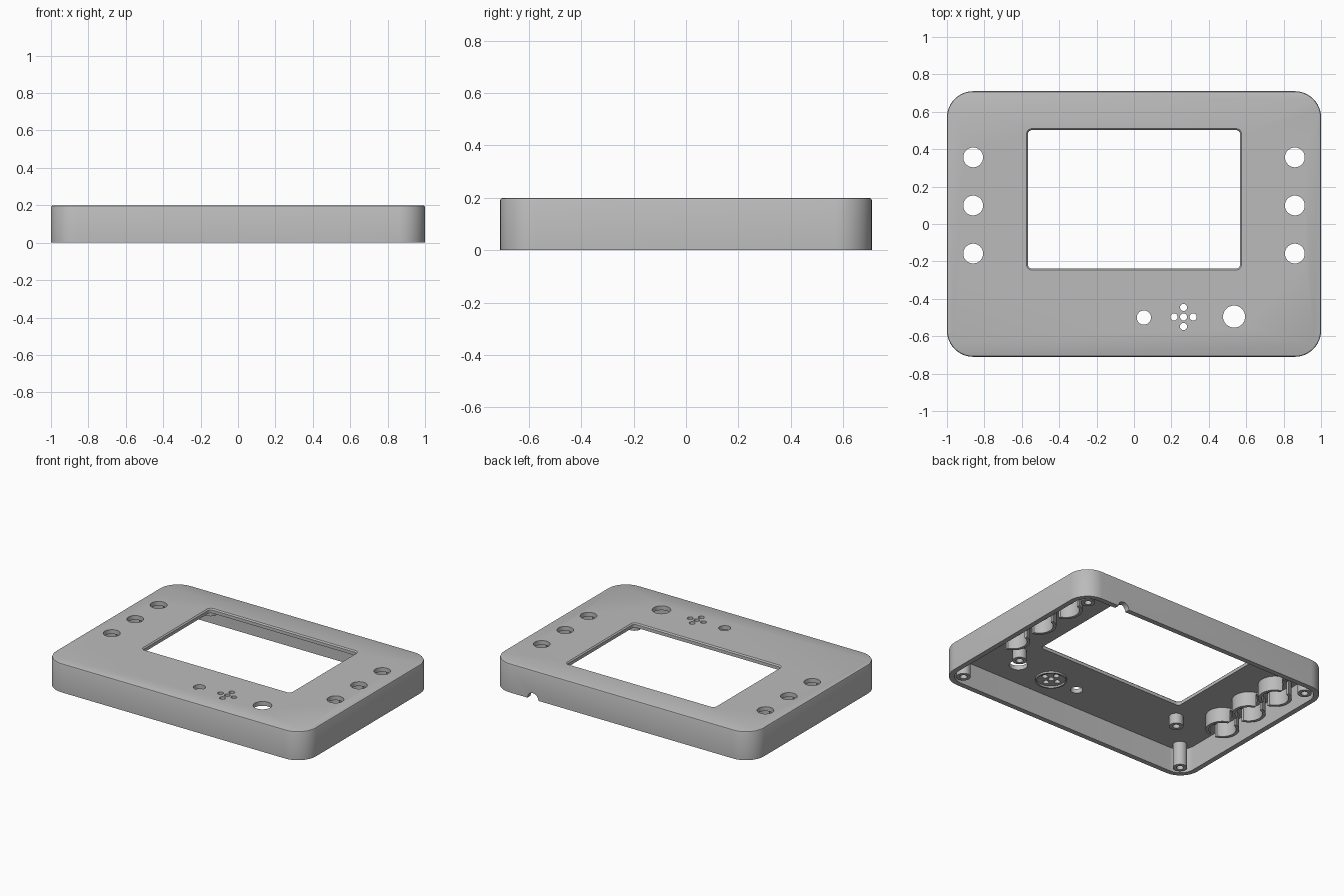
import bpy, bmesh, math

if "Cube" in bpy.data.objects:
    bpy.data.objects.remove(bpy.data.objects["Cube"])

TOP, UNDER, WALL = 0.2, 0.17, 0.035

gray = bpy.data.materials.new("plain_gray")
gray.use_nodes = True
color = (0.5, 0.5, 0.5, 1)
gray.diffuse_color = color
gray.node_tree.nodes["Principled BSDF"].inputs["Base Color"].default_value = color


def finish(name, bm):
    bmesh.ops.recalc_face_normals(bm, faces=bm.faces)
    mesh = bpy.data.meshes.new(name)
    bm.to_mesh(mesh)
    bm.free()
    mesh.materials.append(gray)
    ob = bpy.data.objects.new(name, mesh)
    bpy.context.collection.objects.link(ob)
    return ob


def rounded_rect(w, d, r, cy, z, steps=12):
    """Points of a rounded rectangle with half sizes w and d."""
    pts = []
    for q, (sx, sy) in enumerate([(1, 1), (-1, 1), (-1, -1), (1, -1)]):
        for i in range(steps + 1):
            a = (q + i / steps) * math.pi / 2
            pts.append((sx * (w - r) + r * math.cos(a),
                        cy + sy * (d - r) + r * math.sin(a), z))
    return pts


def circle(x, y, r, z, n=32):
    return [(x + r * math.cos(math.tau * i / n),
             y + r * math.sin(math.tau * i / n), z) for i in range(n)]


def loft(bm, loops, capped=True):
    """Skin equal loops; cap the ends, or join last to first when not capped."""
    rings = [[bm.verts.new(p) for p in loop] for loop in loops]
    pairs = list(zip(rings, rings[1:]))
    if capped:
        bm.faces.new(rings[0])
        bm.faces.new(rings[-1])
    else:
        pairs.append((rings[-1], rings[0]))
    for a, b in pairs:
        for i in range(len(a)):
            j = (i + 1) % len(a)
            bm.faces.new((a[i], a[j], b[j], b[i]))


def slab(name, w, d, r, cy, profile):
    """Rounded block from (inset, height) steps."""
    bm = bmesh.new()
    loft(bm, [rounded_rect(w - i, d - i, r - i, cy, z) for i, z in profile])
    return finish(name, bm)


def cut(ob, cutter):
    cutter.hide_render = True
    mod = ob.modifiers.new("cut", 'BOOLEAN')
    mod.operation, mod.solver, mod.object = 'DIFFERENCE', 'EXACT', cutter
    bpy.context.view_layer.objects.active = ob
    bpy.ops.object.modifier_apply(modifier=mod.name)
    bpy.data.objects.remove(cutter)


def smooth(ob):
    bpy.ops.object.select_all(action='DESELECT')
    ob.select_set(True)
    bpy.context.view_layer.objects.active = ob
    bpy.ops.object.shade_smooth_by_angle(angle=math.radians(30))


# Hollow case with a softened top edge
case = slab("case", 1, 0.71, 0.14, 0,
            [(0, 0), (0, TOP - 0.01), (0.003, TOP - 0.003), (0.01, TOP)])
cut(case, slab("cavity", 1 - WALL, 0.71 - WALL, 0.14 - WALL, 0,
               [(0, -0.1), (0, UNDER)]))

# Screen window with a small chamfer
cut(case, slab("window", 0.575, 0.378, 0.03, 0.132,
               [(0.008, 0.1), (0.008, TOP - 0.008), (0, TOP), (0, TOP + 0.05)]))

# Button, knob and speaker holes
buttons = [(x, y) for x in (-0.86, 0.86) for y in (-0.158, 0.099, 0.356)]
grille = (0.265, -0.497)
holes = [(x, y, 0.053) for x, y in buttons]
holes += [(0.053, -0.5, 0.038), (0.535, -0.495, 0.059)]
holes += [(grille[0] + dx, grille[1] + dy, 0.019)
          for dx, dy in [(0, 0), (0.051, 0), (-0.051, 0), (0, 0.051), (0, -0.051)]]
bm = bmesh.new()
for x, y, r in holes:
    loft(bm, [circle(x, y, r, 0.1), circle(x, y, r, 0.3)])
cut(case, finish("hole_cutter", bm))

# Cable notch in the back wall
bm = bmesh.new()
loft(bm, [[(x, y, z) for x, z, _ in circle(0.68, 0, 0.042, 0)] for y in (0.6, 0.8)])
cut(case, finish("notch_cutter", bm))
smooth(case)


# Slotted guide tubes around the buttons
for i, (x, y) in enumerate(buttons):
    bm = bmesh.new()
    z0, z1 = 0.07, UNDER + 0.005
    loft(bm, [circle(x, y, 0.106, z0), circle(x, y, 0.106, z1),
              circle(x, y, 0.086, z1), circle(x, y, 0.086, z0)], capped=False)
    tube = finish(f"button_guide_{i + 1}", bm)
    bm = bmesh.new()
    loft(bm, [[(x + sx * 0.025, y + sy * 0.15, z)
               for sx, sy in [(1, 1), (-1, 1), (-1, -1), (1, -1)]]
              for z in (0, UNDER - 0.01)])
    cut(tube, finish("slot_cutter", bm))
    smooth(tube)


def post(name, x, y, r, z0):
    """Screw post with a blind hole."""
    bm = bmesh.new()
    loft(bm, [circle(x, y, r, UNDER + 0.005), circle(x, y, r, z0),
              circle(x, y, r * 0.5, z0), circle(x, y, r * 0.5, UNDER - 0.02)])
    smooth(finish(name, bm))


# Corner bosses and shorter screen posts
for sx, side in ((1, "left"), (-1, "right")):
    for sy, end in ((1, "back"), (-1, "front")):
        post(f"corner_boss_{end}_{side}", sx * 0.89, sy * 0.61, 0.045, 0.004)
        post(f"screen_post_{end}_{side}", sx * 0.644, 0.132 + sy * 0.486, 0.045, 0.1)

# Speaker seat ring under the grille
bm = bmesh.new()
loft(bm, [circle(*grille, r, z) for r, z in
          [(0.1, UNDER - 0.012), (0.1, UNDER + 0.003),
           (0.09, UNDER + 0.003), (0.09, UNDER - 0.012)]], capped=False)
smooth(finish("speaker_seat", bm))
